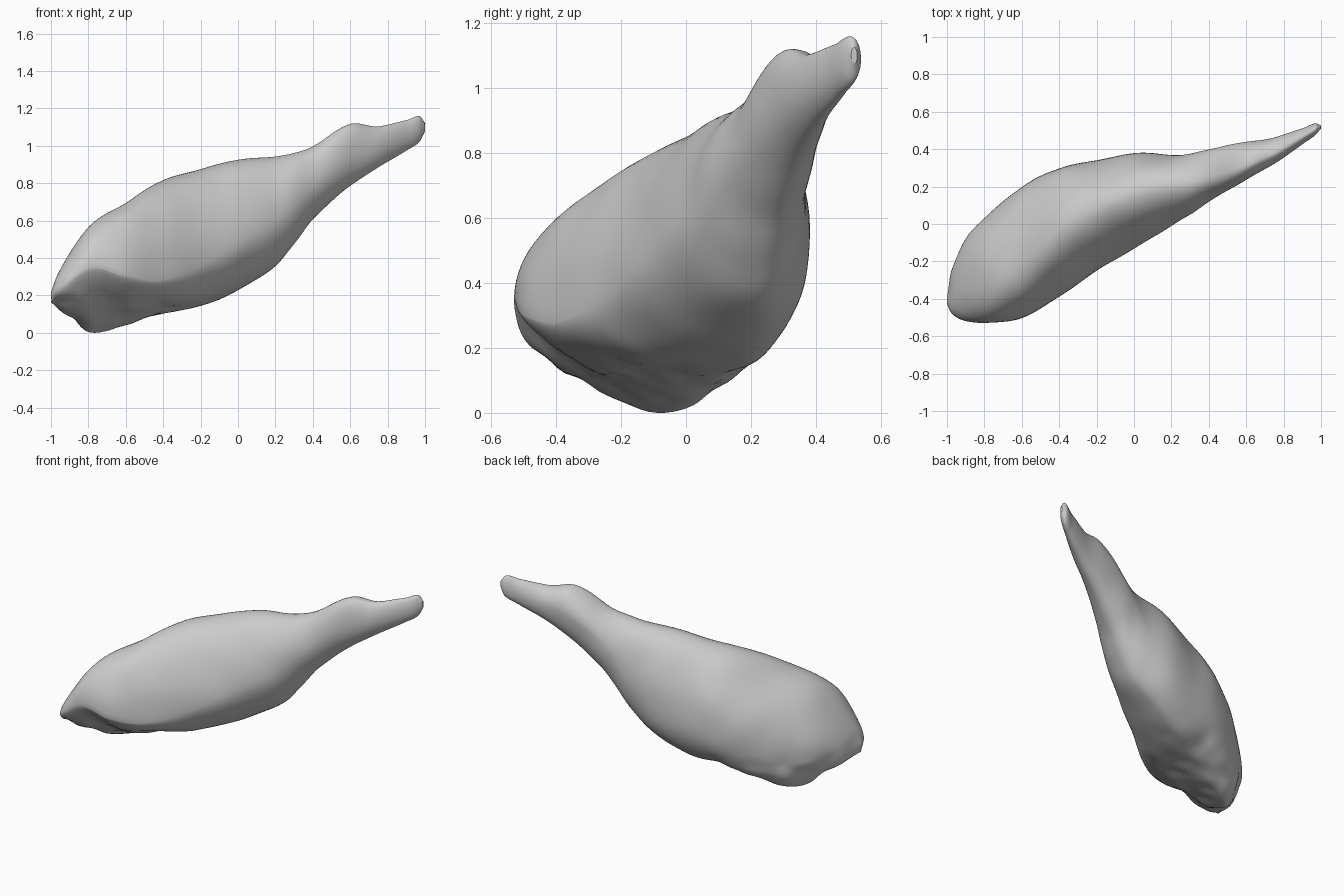
import bpy, bmesh, math
from mathutils import Vector, noise

default = bpy.data.objects.get("Cube")
if default:
    bpy.data.objects.remove(default, do_unlink=True)

AROUND = 72      # points around each cross-section
ALONG = 120      # cross-sections along the length

# Outline stations along the length: x, bottom, top, front, back
OUTLINE = [
    (-1, .16, .22, -.43, -.39), (-.97, .145, .31, -.48, -.24),
    (-.9, .09, .43, -.52, -.08), (-.78, .003, .59, -.53, .05),
    (-.6, .045, .7, -.505, .2), (-.4, .11, .82, -.39, .3),
    (-.2, .15, .88, -.25, .34), (0, .23, .93, -.13, .38),
    (.2, .36, .945, -.01, .37), (.3, .48, .965, .05, .375),
    (.4, .61, 1, .12, .4), (.6, .79, 1.12, .235, .44),
    (.75, .885, 1.11, .32, .465), (.9, .98, 1.14, .43, .51),
    (.97, 1.025, 1.165, .475, .54), (1, 1.08, 1.13, .508, .528),
]

# How far across the section each extreme lies:
# x, crest (front to back), keel (front to back), front bulge, back bulge (up)
LEAN = [
    (-1, .4, .5, .5, .5), (-.8, .4, .75, .6, .45), (-.6, .43, .7, .4, .45),
    (-.4, .53, .68, .25, .43), (0, .57, .66, .35, .42), (.2, .55, .6, .4, .48),
    (.4, .46, .5, .44, .66), (.6, .38, .5, .5, .58), (1, .5, .5, .5, .5),
]


def sample(table, x):
    """Smooth interpolation of a station table at x."""
    last = len(table) - 1
    i = next((k for k in range(last) if x <= table[k + 1][0]), last - 1)
    a, b = table[i], table[i + 1]
    before, after = table[max(i - 1, 0)], table[min(i + 2, last)]
    span = b[0] - a[0]
    t = (x - a[0]) / span
    result = []
    for k in range(1, len(a)):
        m0 = (b[k] - before[k]) / (b[0] - before[0]) * span
        m1 = (after[k] - a[k]) / (after[0] - a[0]) * span
        s = t * t * (3 - 2 * t)
        result.append(a[k] + (b[k] - a[k]) * s
                      + m0 * t * (1 - t) ** 2 - m1 * t * t * (1 - t))
    return result


def section_point(x, angle):
    """Point on the skin: four elliptical quarters meeting at the extremes."""
    low, high, front, back = sample(OUTLINE, x)
    crest, keel, bulge_front, bulge_back = sample(LEAN, x)
    c, s = math.cos(angle), math.sin(angle)
    side_z = low + (high - low) * (bulge_back if c > 0 else bulge_front)
    pole_y = front + (back - front) * (crest if s > 0 else keel)
    power = 1
    if c < 0 and s < 0:
        # The open meat end is cut back below the front fold of skin
        power += .6 * max(0, 1 - abs(x + .7) / .45)
    elif c < 0:
        # The front face is flattened up to the crest
        power += .15 * max(0, 1 - abs(x + .1) / .7)
    y = pole_y + ((back if c > 0 else front) - pole_y) * abs(c) ** power
    z = side_z + ((high if s > 0 else low) - side_z) * abs(s) ** power
    return Vector((x, y, z))


def add_lumps(verts):
    """Soft dimples in the skin and coarser folds under the meat end."""
    for v in verts:
        p = v.co.copy()
        soft = noise.noise(p * 5) * .006
        under = max(0, min(1, (.25 - p.z) / .1)) * max(0, min(1, -p.x * 2))
        rough = noise.noise(p * 9) * .016 * under
        v.co += v.normal * (soft + rough)


# Drumstick: one continuous skin from the meat end to the bone end
bm = bmesh.new()
rings = []
for i in range(ALONG + 1):
    x = -math.cos(math.pi * i / ALONG)
    rings.append([bm.verts.new(section_point(x, math.tau * j / AROUND))
                  for j in range(AROUND)])
for a, b in zip(rings, rings[1:]):
    for j in range(AROUND):
        k = (j + 1) % AROUND
        bm.faces.new((a[j], a[k], b[k], b[j]))
bm.faces.new(rings[0])
bm.faces.new(rings[-1])
bmesh.ops.recalc_face_normals(bm, faces=bm.faces)
bm.normal_update()
add_lumps(bm.verts)

# Rest the lowest point on the floor
floor = min(v.co.z for v in bm.verts)
bmesh.ops.translate(bm, verts=bm.verts, vec=(0, 0, -floor))

mesh = bpy.data.meshes.new("drumstick")
bm.to_mesh(mesh)
bm.free()
drumstick = bpy.data.objects.new("drumstick", mesh)
bpy.context.collection.objects.link(drumstick)

# Plain grey skin
grey = bpy.data.materials.new("plain grey")
grey.use_nodes = True
colour = (.6, .6, .6, 1)
grey.diffuse_color = colour
grey.node_tree.nodes["Principled BSDF"].inputs["Base Color"].default_value = colour
mesh.materials.append(grey)

bpy.context.view_layer.objects.active = drumstick
drumstick.select_set(True)
bpy.ops.object.shade_smooth_by_angle(angle=math.radians(70))
